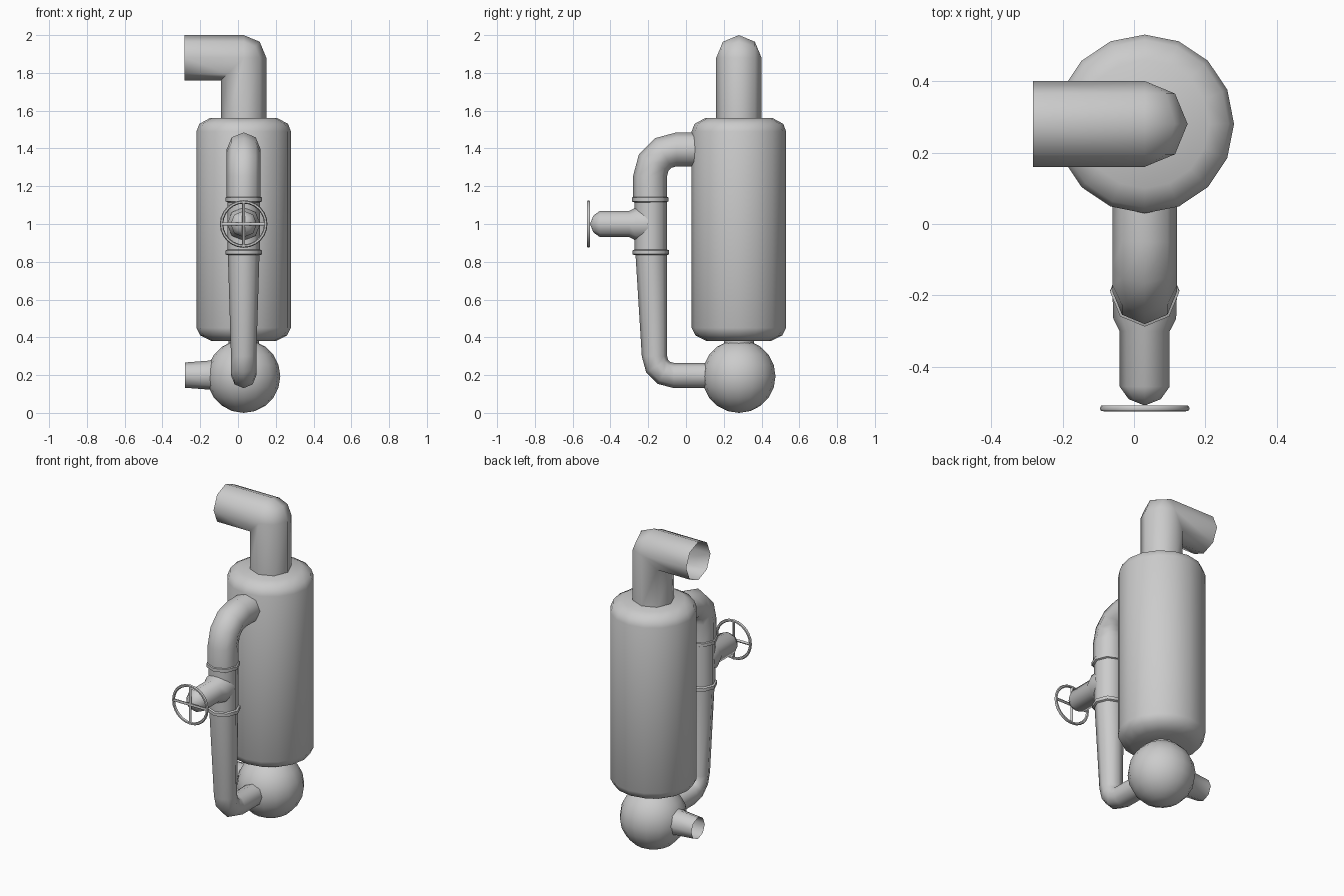
import bpy, bmesh, math
from mathutils import Vector

cube = bpy.data.objects.get("Cube")
if cube:
    bpy.data.objects.remove(cube, do_unlink=True)

metal = bpy.data.materials.new("grey metal")
metal.use_nodes = True
GREY = (0.6, 0.6, 0.6, 1)
metal.diffuse_color = GREY
metal.node_tree.nodes["Principled BSDF"].inputs["Base Color"].default_value = GREY

CX, CY = 0.03, 0.28            # axis of the tank
UP, FRONT, RIGHT = Vector((0, 0, 1)), Vector((0, -1, 0)), Vector((-1, 0, 0))


def finish(name, bm, angle=60):
    bmesh.ops.remove_doubles(bm, verts=bm.verts, dist=0.0002)
    mesh = bpy.data.meshes.new(name)
    bm.to_mesh(mesh)
    bm.free()
    mesh.materials.append(metal)
    obj = bpy.data.objects.new(name, mesh)
    bpy.context.collection.objects.link(obj)
    bpy.ops.object.select_all(action='DESELECT')
    obj.select_set(True)
    bpy.context.view_layer.objects.active = obj
    bpy.ops.object.shade_smooth_by_angle(angle=math.radians(angle))
    return obj


def loft(name, rings, caps=(False, False)):
    """Skin a list of point rings, wound counter-clockwise about the path."""
    bm = bmesh.new()
    loops = [[bm.verts.new(p) for p in ring] for ring in rings]
    n = len(loops[0])
    for a, b in zip(loops, loops[1:]):
        for i in range(n):
            j = (i + 1) % n
            bm.faces.new((a[i], a[j], b[j], b[i]))
    if caps[0]:
        bm.faces.new(loops[0][::-1])
    if caps[1]:
        bm.faces.new(loops[-1])
    return finish(name, bm)


def ring(centre, direction, radius, sides):
    d = Vector(direction).normalized()
    u = Vector((0, 1, 0)) if abs(d.x) > 0.5 else Vector((1, 0, 0))
    v = d.cross(u)
    angles = [math.tau * i / sides for i in range(sides)]
    return [Vector(centre) + radius * (u * math.cos(a) + v * math.sin(a)) for a in angles]


def lathe(name, origin, direction, profile, sides=8, caps=(False, False)):
    """Turn (distance, radius) pairs about an axis."""
    rings = [ring(Vector(origin) + direction * d, direction, r, sides) for d, r in profile]
    return loft(name, rings, caps)


def bend(y, z, path_radius, radius, start, end, steps=3):
    """Rings of a pipe bend lying in the YZ plane; angles measured from +y."""
    turn = 1 if end > start else -1
    rings = []
    for i in range(steps + 1):
        a = math.radians(start + (end - start) * i / steps)
        centre = (CX, y + path_radius * math.cos(a), z + path_radius * math.sin(a))
        tangent = (0, -math.sin(a) * turn, math.cos(a) * turn)
        rings.append(ring(centre, tangent, radius, 8))
    return rings


# Tank, neck and pump ball
lathe("tank", (CX, CY, 0), UP,
      [(0.38, 0.17), (0.41, 0.23), (0.45, 0.25), (1.49, 0.25), (1.53, 0.235), (1.56, 0.18)],
      16, (True, True))
lathe("neck", (CX, CY, 0), UP, [(0.35, 0.08), (0.385, 0.08)], 8)
bm = bmesh.new()
bmesh.ops.create_uvsphere(bm, u_segments=16, v_segments=10, radius=0.194)
bmesh.ops.translate(bm, verts=bm.verts, vec=(CX, CY, 0.194))
finish("pump_ball", bm)

# Open outlet on the right of the ball
lathe("outlet", (CX, CY, 0.2), RIGHT, [(0.14, 0.1), (0.18, 0.077), (0.31, 0.067)])

# Exhaust elbow: mitred inside corner, rounded outside corner
R, EZ = 0.12, 1.88
spokes = [math.tau * i / 8 for i in range(8)]


def elbow_ring(theta):
    pts = []
    for a in spokes:
        c, s = R * math.cos(a), R * math.sin(a)
        kx, kz = (math.cos(theta), math.sin(theta)) if c > 0 else (1, 1)
        pts.append((CX + c * kx, CY + s, EZ + c * kz))
    return pts


loft("exhaust_elbow",
     [ring((CX, CY, 1.55), UP, R, 8)]
     + [elbow_ring(math.radians(t)) for t in (0, 45, 90)]
     + [[(-0.282, CY + R * math.sin(a), EZ + R * math.cos(a)) for a in spokes]])

# Side pipe: upper bend, valve body, tapered lower pipe with bend
upper = [ring((CX, 0.1, 1.395), FRONT, 0.09, 8)] + bend(-0.05, 1.255, 0.14, 0.09, 90, 180)
upper.append(ring((CX, -0.19, 1.13), -UP, 0.09, 8))
loft("upper_pipe", upper)
lathe("valve_body", (CX, -0.187, 0), UP, [(0.85, 0.086), (1.13, 0.086)])
lower = [ring((CX, -0.184, 0.85), -UP, 0.084, 8)] + bend(-0.065, 0.3, 0.102, 0.067, 180, 270)
lower.append(ring((CX, 0.13, 0.198), -FRONT, 0.067, 8))
loft("lower_pipe", lower)

# Flanges around the valve body
for name, z, y in (("upper_flange", 1.13, -0.19), ("lower_flange", 0.85, -0.186)):
    lathe(name, (CX, y, z), UP,
          [(-0.015, 0.086), (-0.01, 0.097), (0.01, 0.097), (0.015, 0.086)], 8)

# Valve stem with a flared root and rounded tip
lathe("valve_stem", (CX, 0, 1.0), FRONT,
      [(0.2, 0.09), (0.265, 0.088), (0.30, 0.07), (0.455, 0.07), (0.49, 0.045), (0.507, 0.003)],
      8, (False, True))

# Hand wheel
WHEEL = Vector((CX, -0.516, 1.0))
rim = [ring(WHEEL + FRONT * (0.009 * math.sin(a)), FRONT, 0.117 + 0.009 * math.cos(a), 24)
       for a in [-math.tau * i / 6 for i in range(7)]]
loft("wheel_rim", rim[::-1])
for name, axis in (("wheel_spoke_upright", UP), ("wheel_spoke_level", RIGHT)):
    lathe(name, WHEEL, axis, [(-0.115, 0.008), (0.115, 0.008)], 6)
